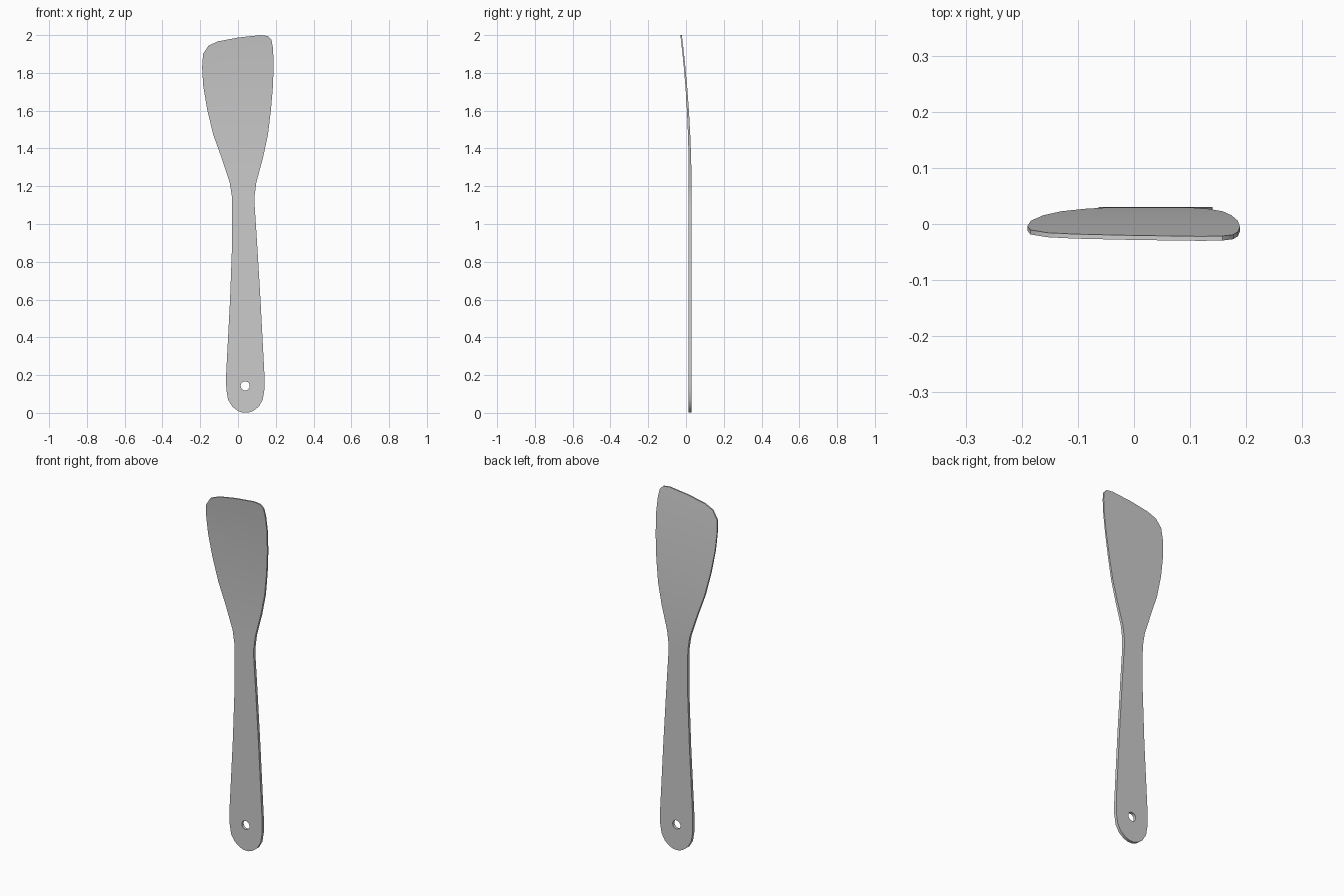
import bpy, bmesh, math

if "Cube" in bpy.data.objects:
    bpy.data.objects.remove(bpy.data.objects["Cube"])

# Outline rows from butt to tip: left x, left z, right x, right z
ROWS = [
    (0.025, 0.001, 0.055, 0.001), (0.0, 0.01, 0.08, 0.01),
    (-0.03, 0.033, 0.11, 0.033), (-0.053, 0.07, 0.131, 0.07),
    (-0.062, 0.125, 0.14, 0.125), (-0.063, 0.2, 0.14, 0.2),
    (-0.042, 0.6, 0.119, 0.6), (-0.031, 0.9, 0.101, 0.9),
    (-0.031, 1.1, 0.088, 1.1), (-0.033, 1.15, 0.088, 1.15),
    (-0.044, 1.22, 0.097, 1.22), (-0.087, 1.35, 0.132, 1.35),
    (-0.13, 1.47, 0.158, 1.47), (-0.162, 1.6, 0.174, 1.6),
    (-0.184, 1.73, 0.185, 1.73), (-0.19, 1.83, 0.189, 1.85),
    (-0.185, 1.90, 0.185, 1.93), (-0.155, 1.945, 0.177, 1.975),
    (-0.105, 1.967, 0.158, 1.995), (0.0, 1.987, 0.12, 2.0),
]


def side_y(z, front):
    """Straight handle, blade curving forward and thinning to the tip."""
    t = max(0.0, (z - 1.15) / 0.85)
    back = 0.03 - 0.052 * t ** 2
    thick = 0.016 - 0.008 * min(1.0, t * 1.3)
    return back - thick if front else back


# Spatula body: matching front and back strips joined by a rim
bm = bmesh.new()
rows = []
for xl, zl, xr, zr in ROWS:
    rows.append([bm.verts.new((x, side_y(z, f), z))
                 for x, z, f in ((xl, zl, True), (xr, zr, True),
                                 (xr, zr, False), (xl, zl, False))])
for a, b in zip(rows, rows[1:]):
    for i in range(4):
        j = (i + 1) % 4
        bm.faces.new((a[i], a[j], b[j], b[i]))
bm.faces.new(rows[0][::-1])
bm.faces.new(rows[-1])
bmesh.ops.recalc_face_normals(bm, faces=bm.faces[:])
mesh = bpy.data.meshes.new("spatula")
bm.to_mesh(mesh)
bm.free()
spatula = bpy.data.objects.new("spatula", mesh)
bpy.context.collection.objects.link(spatula)

# Hanging hole in the handle
bpy.ops.mesh.primitive_cylinder_add(vertices=24, radius=0.024, depth=0.2,
                                    location=(0.038, 0.02, 0.143),
                                    rotation=(math.pi / 2, 0, 0))
cutter = bpy.context.object
cutter.name = "hole_cutter"
hole = spatula.modifiers.new("hanging_hole", "BOOLEAN")
hole.operation = "DIFFERENCE"
hole.solver = "EXACT"
hole.object = cutter
bpy.ops.object.select_all(action="DESELECT")
spatula.select_set(True)
bpy.context.view_layer.objects.active = spatula
bpy.ops.object.modifier_apply(modifier=hole.name)
bpy.data.objects.remove(cutter)

# Smooth faces with crisp rim
bpy.ops.object.shade_smooth_by_angle(angle=math.radians(35))
